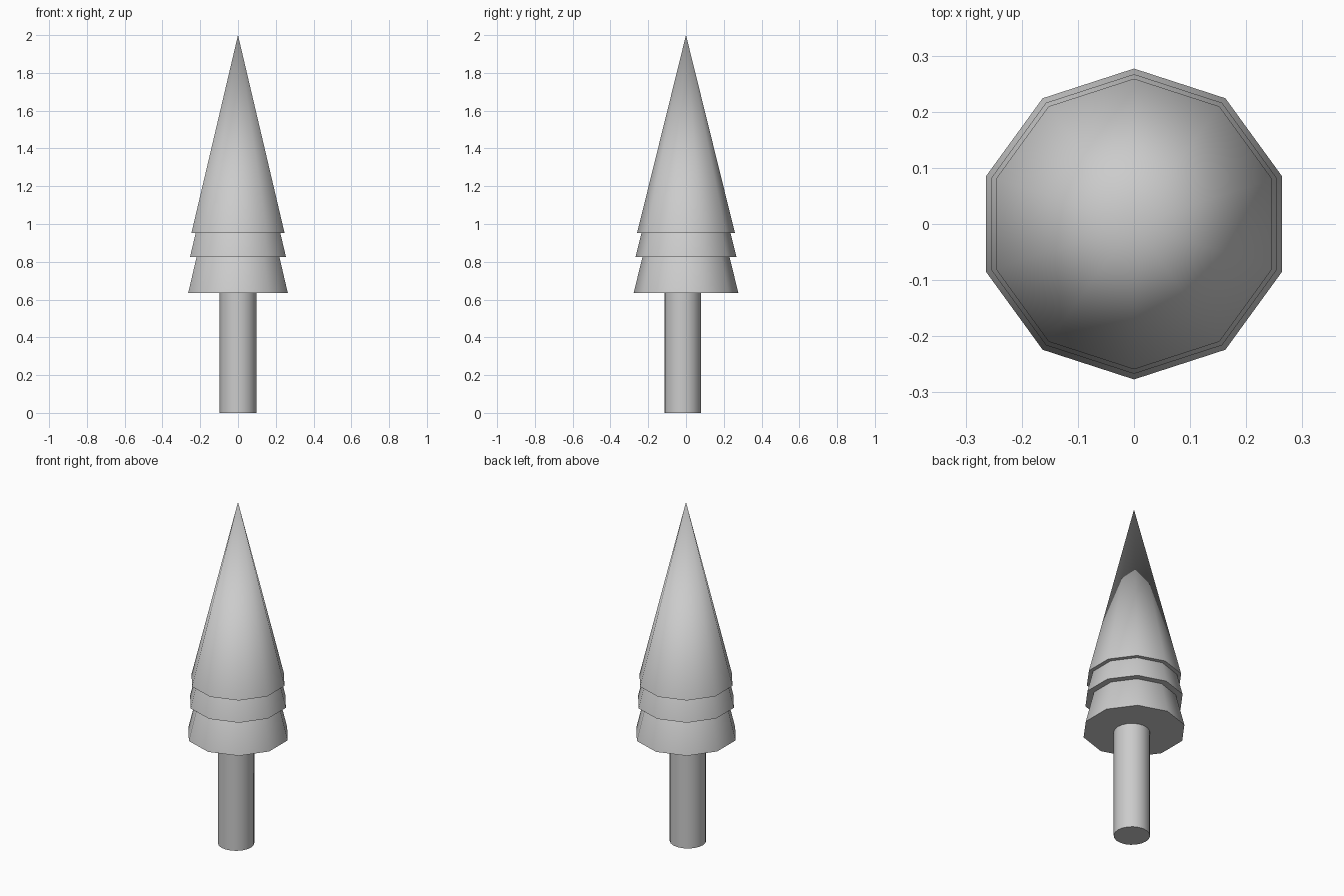
import bpy, math

if "Cube" in bpy.data.objects:
    bpy.data.objects.remove(bpy.data.objects["Cube"])


def smooth(ob, name, angle):
    ob.name = name
    bpy.ops.object.shade_smooth_by_angle(angle=math.radians(angle))


# Foliage: three stacked ten-sided cones (base height, apex height, radius)
tiers = {
    "foliage_lower": (0.636, 1.76, 0.277),
    "foliage_middle": (0.826, 1.90, 0.267),
    "foliage_upper": (0.953, 2.0, 0.259),
}
for name, (base, apex, radius) in tiers.items():
    bpy.ops.mesh.primitive_cone_add(vertices=10, radius1=radius, radius2=0,
                                    depth=apex - base,
                                    location=(0, 0, (base + apex) / 2))
    smooth(bpy.context.object, name, 45)

# Trunk: slightly forward of centre, ending inside the lowest tier
trunk_top = 0.66
bpy.ops.mesh.primitive_cylinder_add(vertices=20, radius=0.097, depth=trunk_top,
                                    location=(0, -0.018, trunk_top / 2))
smooth(bpy.context.object, "trunk", 45)
